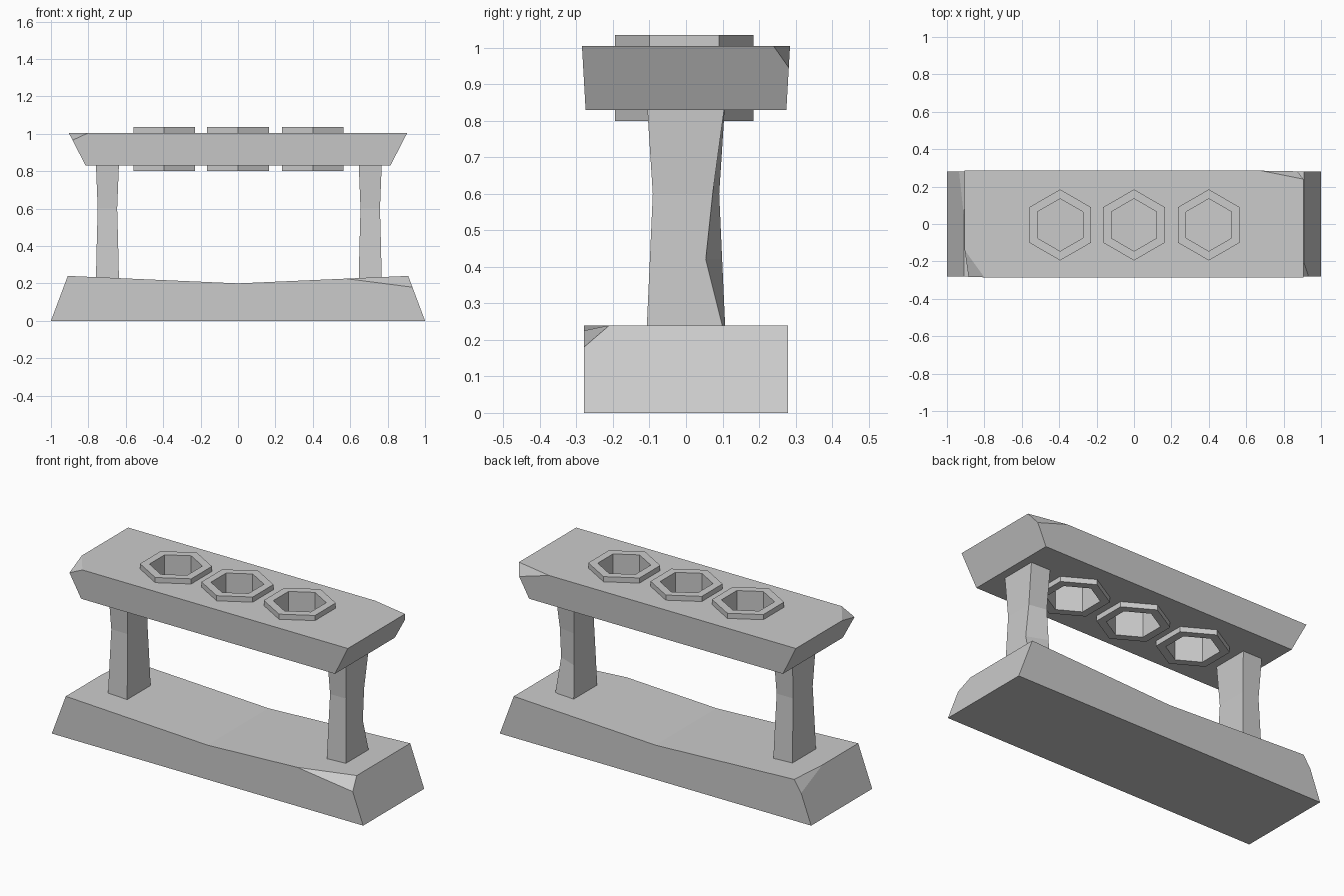
import bpy, bmesh, math
from mathutils import Vector

cube = bpy.data.objects.get("Cube")
if cube:
    bpy.data.objects.remove(cube, do_unlink=True)

# One plain stone colour
stone = bpy.data.materials.new("stone grey")
stone.use_nodes = True
colour = (0.6, 0.6, 0.6, 1)
stone.diffuse_color = colour
stone.node_tree.nodes["Principled BSDF"].inputs["Base Color"].default_value = colour


def finish(name, bm):
    bmesh.ops.recalc_face_normals(bm, faces=bm.faces[:])
    mesh = bpy.data.meshes.new(name)
    bm.to_mesh(mesh)
    bm.free()
    mesh.materials.append(stone)
    obj = bpy.data.objects.new(name, mesh)
    bpy.context.collection.objects.link(obj)
    return obj


def loft(rings, cap=True, closed=False):
    """Join rings of points with quads, capping or looping the ends."""
    bm = bmesh.new()
    loops = [[bm.verts.new(p) for p in ring] for ring in rings]
    pairs = list(zip(loops, loops[1:]))
    if closed:
        pairs.append((loops[-1], loops[0]))
    for a, b in pairs:
        for i in range(len(a)):
            j = (i + 1) % len(a)
            bm.faces.new((a[i], a[j], b[j], b[i]))
    if cap and not closed:
        bm.faces.new(loops[0][::-1])
        bm.faces.new(loops[-1])
    return bm


def rect(hx, hy, z, cx=0):
    return [Vector((cx + sx * hx, sy * hy, z))
            for sx, sy in ((-1, -1), (1, -1), (1, 1), (-1, 1))]


def hexagon(radius, cx, z):
    return [(cx + radius * math.sin(i * math.pi / 3),
             -0.005 + radius * math.cos(i * math.pi / 3), z) for i in range(6)]


def chip(bm, a, b, c):
    """Break off a corner along the plane through three points."""
    a, b, c = Vector(a), Vector(b), Vector(c)
    normal = (b - a).cross(c - a).normalized()
    if normal.dot(Vector((0, 0, 0.1 if a.z < 0.5 else 0.9)) - a) > 0:
        normal = -normal
    cut = bmesh.ops.bisect_plane(
        bm, geom=bm.verts[:] + bm.edges[:] + bm.faces[:], dist=1e-5,
        plane_co=a, plane_no=normal, clear_outer=True)
    edges = [e for e in cut["geom_cut"]
             if isinstance(e, bmesh.types.BMEdge) and e.is_boundary]
    bmesh.ops.contextual_create(bm, geom=edges)


# Base: sagging slab with sloped ends and two broken corners
profile = [(-1, 0), (0, 0), (1, 0), (0.91, 0.24), (0, 0.2), (-0.91, 0.24)]
bm = loft([[(x, y, z) for x, z in profile] for y in (-0.28, 0.28)])
chip(bm, (0.58, -0.28, 0.225), (0.93, -0.28, 0.18), (0.91, -0.21, 0.24))
chip(bm, (-0.89, 0.28, 0.24), (-0.93, 0.28, 0.18), (-0.91, 0.05, 0.24))
finish("base", bm)

# Top plate: flared slab with two broken corners
bm = loft([rect(0.815, 0.275, 0.83), rect(0.905, 0.285, 1.005)])
chip(bm, (0.68, 0.285, 1.005), (0.875, 0.282, 0.945), (0.905, 0.24, 1.005))
chip(bm, (-0.8, -0.285, 1.005), (-0.885, -0.283, 0.965), (-0.905, -0.14, 1.005))
plate = finish("top_plate", bm)

# Hexagonal sockets running through the plate
for label, cx in (("right", -0.395), ("middle", 0), ("left", 0.4)):
    cutter = finish(label + "_socket_cutter",
                    loft([hexagon(0.16, cx, 0.7), hexagon(0.16, cx, 1.1)]))
    cutter.hide_render = True
    cutter.hide_set(True)
    cutter.display_type = 'WIRE'
    hole = plate.modifiers.new(label + " hole", 'BOOLEAN')
    hole.operation = 'DIFFERENCE'
    hole.solver = 'EXACT'
    hole.object = cutter
    finish(label + "_socket", loft(
        [hexagon(r, cx, z) for r, z in
         ((0.19, 0.8), (0.19, 1.035), (0.14, 1.035), (0.14, 0.8))], closed=True))

# Waisted pillars, the left one chipped along its outer back edge
levels = ((0.2, 0.062, 0.109), (0.42, 0.057, 0.099),
          (0.6, 0.052, 0.091), (0.85, 0.062, 0.107))
for name, cx in (("right_pillar", -0.698), ("left_pillar", 0.707)):
    rings = [rect(hx, hy, z, cx) for z, hx, hy in levels]
    if cx > 0:
        rings[1][2].y -= 0.045
        rings[2][2].y -= 0.018
    finish(name, loft(rings))
